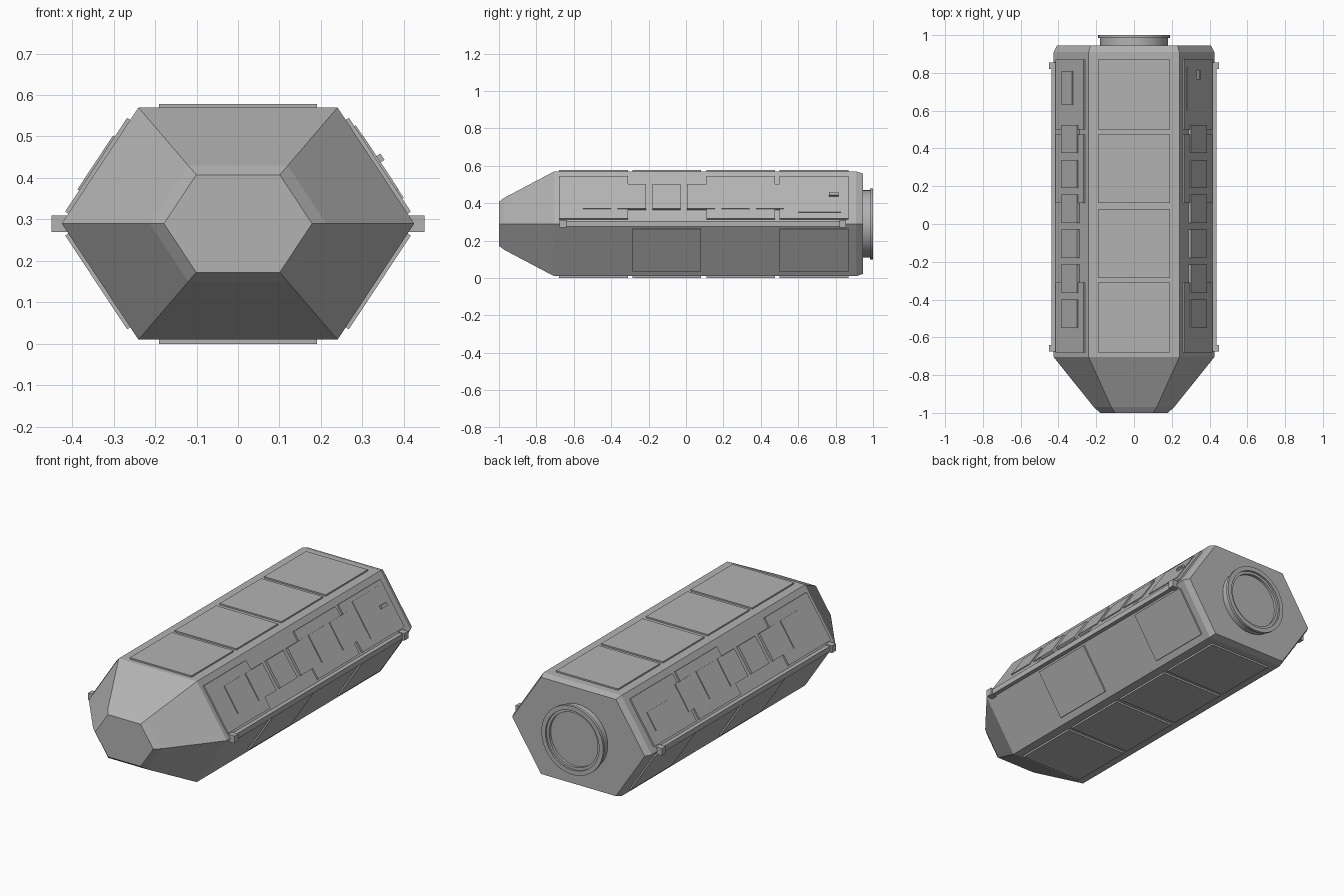
import bpy, bmesh, math
from mathutils import Vector

cube = bpy.data.objects.get("Cube")
if cube:
    bpy.data.objects.remove(cube)

grey = bpy.data.materials.new("hull_grey")
grey.use_nodes = True
colour = (0.45, 0.45, 0.45, 1)
grey.diffuse_color = colour
grey.node_tree.nodes["Principled BSDF"].inputs["Base Color"].default_value = colour

MID = 0.29                                  # height of the widest edge
WIDE, NARROW, TALL = 0.425, 0.24, 0.28      # half sizes of the hexagon
SLOPE = math.hypot(WIDE - NARROW, TALL)
SPANS = [(-0.68, -0.31), (-0.285, 0.08), (0.11, 0.475), (0.5, 0.87)]


def finish(name, bm):
    bmesh.ops.recalc_face_normals(bm, faces=bm.faces)
    mesh = bpy.data.meshes.new(name)
    bm.to_mesh(mesh)
    bm.free()
    obj = bpy.data.objects.new(name, mesh)
    bpy.context.collection.objects.link(obj)
    mesh.materials.append(grey)
    return obj


def loft(name, rings, closed=False):
    """Skin a list of rings; cap the ends unless the rings form a closed tube."""
    bm = bmesh.new()
    loops = [[bm.verts.new(p) for p in ring] for ring in rings]
    n = len(loops[0])
    pairs = list(zip(loops, loops[1:]))
    if closed:
        pairs.append((loops[-1], loops[0]))
    for a, b in pairs:
        for i in range(n):
            j = (i + 1) % n
            bm.faces.new((a[i], a[j], b[j], b[i]))
    if not closed:
        bm.faces.new(loops[0])
        bm.faces.new(loops[-1])
    return finish(name, bm)


def box(name, x, y, z):
    return loft(name, [[(u, y[0], z[0]), (u, y[1], z[0]), (u, y[1], z[1]), (u, y[0], z[1])] for u in x])


def hexagon(y, scale):
    corners = [(WIDE, 0), (NARROW, TALL), (-NARROW, TALL), (-WIDE, 0), (-NARROW, -TALL), (NARROW, -TALL)]
    return [(x * scale, y, MID + z * scale) for x, z in corners]


def slope_plate(name, side, up, y, h, low, high):
    """Plate on a slanted wall; h is the height range above or below the middle edge."""
    normal = Vector((TALL, 0, WIDE - NARROW)) / SLOPE
    rings = []
    for lift in (low, high):
        ring = []
        for yy, hh in ((y[0], h[0]), (y[1], h[0]), (y[1], h[1]), (y[0], h[1])):
            p = Vector((WIDE - (WIDE - NARROW) * hh / TALL, yy, hh)) + normal * lift
            ring.append((p.x * side, p.y, MID + p.z * up))
        rings.append(ring)
    return loft(name, rings)


# Hull with tapered nose and bevelled stern
loft("hull", [hexagon(y, s) for y, s in
              [(-1, 0.42), (-0.97, 0.5), (-0.705, 1), (0.91, 1), (0.945, 0.96)]])

# Roof and belly panels
for i, span in enumerate(SPANS):
    box(f"roof_panel_{i}", (-0.19, 0.19), span, (0.56, 0.578))
    box(f"belly_panel_{i}", (-0.19, 0.19), span, (0, 0.02))

for side, label in ((1, "left"), (-1, "right")):
    # Slanted wall panels
    for i in (0, 2, 3):
        slope_plate(f"{label}_upper_panel_{i}", side, 1, SPANS[i], (0.024, 0.25), -0.01, 0.009)
    for i in (1, 3):
        slope_plate(f"{label}_lower_panel_{i}", side, -1, SPANS[i], (0.024, 0.25), -0.01, 0.009)
    # Row of window plates
    for i in range(6):
        start = -0.55 + 0.185 * i
        slope_plate(f"{label}_window_{i}", side, 1, (start, start + 0.15), (0.075, 0.205), -0.01, 0.014)
    # Side rail with end blocks
    box(f"{label}_rail", (0.41 * side, 0.438 * side), (-0.66, 0.84), (0.275, 0.305))
    for end, y in (("front", (-0.675, -0.64)), ("rear", (0.82, 0.855))):
        box(f"{label}_{end}_rail_block", (0.41 * side, 0.45 * side), y, (0.27, 0.31))

# Door with handle on one side, hatch on the other
slope_plate("door", 1, 1, (0.6, 0.83), (0.055, 0.23), 0, 0.013)
slope_plate("door_handle", 1, 1, (0.765, 0.815), (0.14, 0.155), 0, 0.025)
slope_plate("rear_hatch", -1, 1, (0.63, 0.81), (0.078, 0.165), 0, 0.014)

# Docking ring and its recessed door
def circle(y, r, n=48):
    return [(r * math.cos(t * math.tau / n), y, MID + r * math.sin(t * math.tau / n)) for t in range(n)]

ring = loft("docking_ring", [circle(y, r) for y, r in
                             [(0.93, 0.18), (0.985, 0.18), (0.985, 0.19), (1, 0.19),
                              (1, 0.165), (0.99, 0.165), (0.99, 0.15), (0.93, 0.15)]], closed=True)
door = loft("docking_door", [circle(0.93, 0.155), circle(0.975, 0.155)])
for obj in (ring, door):
    bpy.ops.object.select_all(action="DESELECT")
    obj.select_set(True)
    bpy.context.view_layer.objects.active = obj
    bpy.ops.object.shade_smooth_by_angle(angle=math.radians(30))
